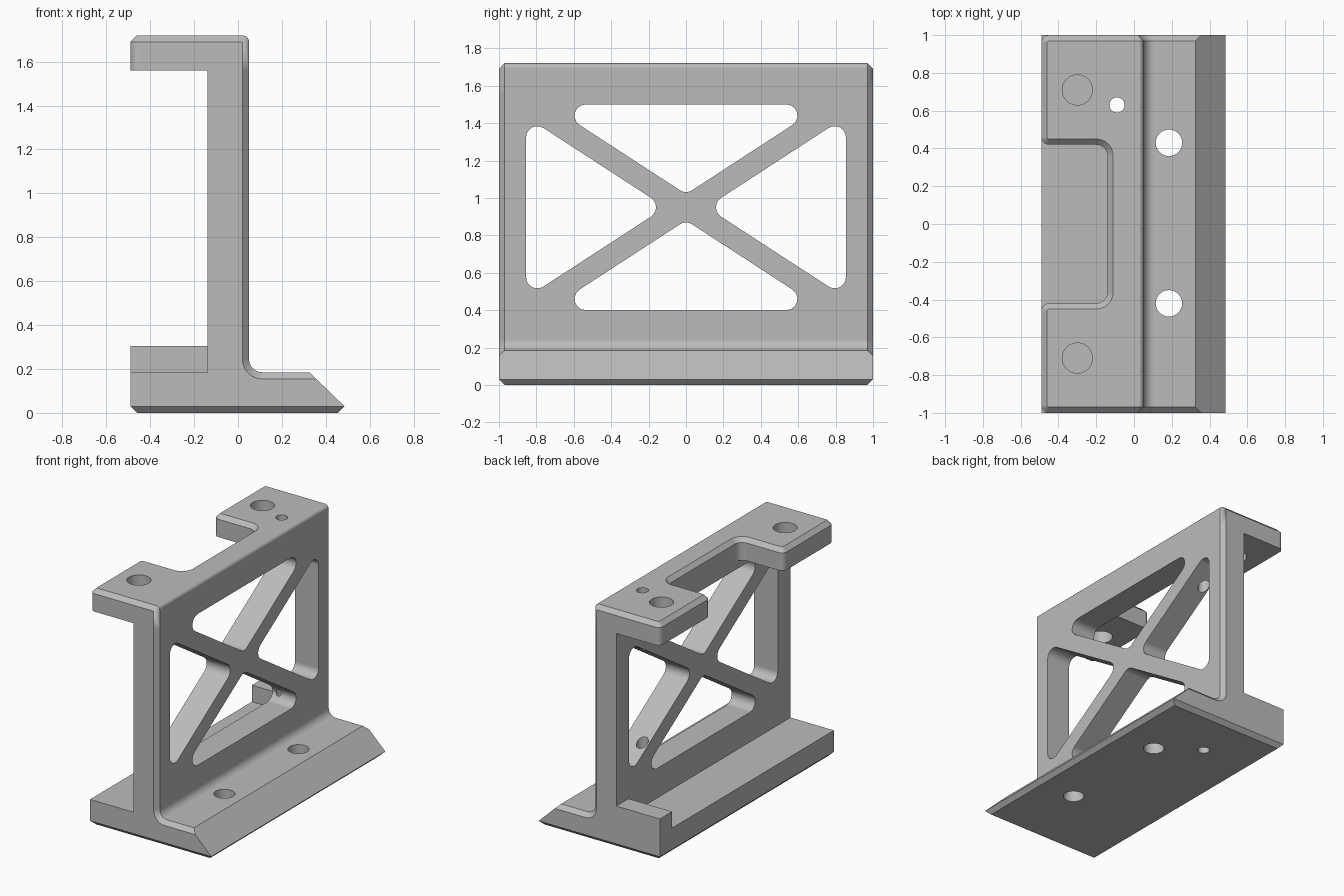
import bpy, bmesh, math
from mathutils import Vector

cube = bpy.data.objects.get("Cube")
if cube:
    bpy.data.objects.remove(cube)

CH = 0.03          # chamfer size
WEB_BACK, WEB_FRONT, BACK = -0.14, 0.05, -0.49
BASE_TOP, ARM_BOTTOM, TOP = 0.185, 1.56, 1.72

grey = bpy.data.materials.new("machined_grey")
grey.use_nodes = True
grey.diffuse_color = (0.5, 0.5, 0.5, 1)
grey.node_tree.nodes["Principled BSDF"].inputs["Base Color"].default_value = (0.5, 0.5, 0.5, 1)


def rounded(corners, steps=6):
    """Outline from (u, v, radius) corners, with arcs where radius > 0."""
    out = []
    for i, (u, v, r) in enumerate(corners):
        p = Vector((u, v))
        if r == 0:
            out.append(p)
            continue
        a = (Vector(corners[i - 1][:2]) - p).normalized()
        b = (Vector(corners[(i + 1) % len(corners)][:2]) - p).normalized()
        half = a.angle(b) / 2
        centre = p + (a + b).normalized() * r / math.sin(half)
        start = p + a * r / math.tan(half) - centre
        end = p + b * r / math.tan(half) - centre
        sweep = math.pi - 2 * half
        for k in range(steps + 1):
            t = k / steps
            out.append(centre + (start * math.sin((1 - t) * sweep)
                                 + end * math.sin(t * sweep)) / math.sin(sweep))
    return out


def prism(outline, lo, hi, axis):
    """Extrude a 2D outline along the x, y or z axis."""
    place = {"x": lambda p, d: (d, p[0], p[1]),
             "y": lambda p, d: (p[0], d, p[1]),
             "z": lambda p, d: (p[0], p[1], d)}[axis]
    bm = bmesh.new()
    low = [bm.verts.new(place(p, lo)) for p in outline]
    high = [bm.verts.new(place(p, hi)) for p in outline]
    bm.faces.new(low)
    bm.faces.new(high)
    for i in range(len(low)):
        bm.faces.new((low[i - 1], low[i], high[i], high[i - 1]))
    bmesh.ops.recalc_face_normals(bm, faces=bm.faces)
    return bm


def chamfer(bm, rule):
    edges = [e for e in bm.edges if rule(e.verts[0].co, e.verts[1].co)]
    bmesh.ops.bevel(bm, geom=edges, offset=CH, offset_type="OFFSET", segments=1,
                    affect="EDGES", profile=0.5, clamp_overlap=False)


def slice_off(bm, point, normal):
    bmesh.ops.bisect_plane(bm, geom=bm.verts[:] + bm.edges[:] + bm.faces[:], dist=1e-5,
                           plane_co=point, plane_no=normal, clear_outer=True)
    bmesh.ops.holes_fill(bm, edges=[e for e in bm.edges if e.is_boundary], sides=0)
    bmesh.ops.recalc_face_normals(bm, faces=bm.faces)


def to_object(name, bm):
    mesh = bpy.data.meshes.new(name)
    bm.to_mesh(mesh)
    bm.free()
    mesh.materials.append(grey)
    obj = bpy.data.objects.new(name, mesh)
    bpy.context.collection.objects.link(obj)
    return obj


def combine(target, other, operation):
    bpy.context.view_layer.objects.active = target
    mod = target.modifiers.new(operation.lower(), "BOOLEAN")
    mod.operation, mod.solver, mod.object = operation, "EXACT", other
    bpy.ops.object.modifier_apply(modifier=mod.name)
    bpy.data.objects.remove(other)


def drill(target, x, y, radius, lo, hi):
    circle = [(x + radius * math.cos(a), y + radius * math.sin(a))
              for a in (math.tau * k / 32 for k in range(32))]
    cutter = to_object("drill_cutter", prism(circle, lo, hi, "z"))
    cutter.hide_render = True
    combine(target, cutter, "DIFFERENCE")


# Base and upright web, one profile along y
profile = rounded([(BACK + CH, 0, 0), (0.455, 0, 0), (0.485, CH, 0), (0.325, BASE_TOP, 0),
                   (WEB_FRONT, BASE_TOP, 0.06), (WEB_FRONT, ARM_BOTTOM, 0),
                   (WEB_BACK, ARM_BOTTOM, 0), (WEB_BACK, BASE_TOP, 0),
                   (BACK, BASE_TOP, 0), (BACK, CH, 0)])
bm = prism(profile, -1, 1, "y")
on_front = lambda p: p.x > WEB_FRONT - 1e-4 and p.z > BASE_TOP - 1e-4
chamfer(bm, lambda a, b: on_front(a) and on_front(b) and abs(a.y - b.y) < 1e-4)
for side in (-1, 1):
    slice_off(bm, (0, side, CH), (0, side, -1))
bracket = to_object("bracket", bm)

# Top flange with the notch and chamfered rim
half_notch = 0.42
flange = rounded([(BACK, -1, 0.04), (WEB_FRONT, -1, 0), (WEB_FRONT, 1, 0), (BACK, 1, 0.04),
                  (BACK, half_notch, 0.04), (WEB_BACK, half_notch, 0.06),
                  (WEB_BACK, -half_notch, 0.06), (BACK, -half_notch, 0.04)])
bm = prism(flange, ARM_BOTTOM, TOP, "z")
chamfer(bm, lambda a, b: min(a.z, b.z) > TOP - 1e-4 and min(a.x, b.x) < WEB_FRONT - 1e-4)
for k in range(4):
    angle = k * math.pi / 8
    c, s = math.cos(angle), math.sin(angle)
    centre = Vector((WEB_FRONT - CH, 0, TOP - CH))
    if k:
        slice_off(bm, centre + Vector((c, 0, s)) * CH, (c, 0, s))
    for side in (-1, 1):
        slice_off(bm, centre + Vector((0, side, 0)), (c, side, s))
combine(bracket, to_object("top_flange", bm), "UNION")

# Stop block on the back end of the base
stop = [(BACK, 0.86), (WEB_BACK, 0.86), (WEB_BACK, 1), (BACK, 1)]
combine(bracket, to_object("stop_block", prism(stop, BASE_TOP, 0.305, "z")), "UNION")

# Four triangular windows leaving a cross brace
mid, slope, r = 0.95, 0.65, 0.06
rise, reach = 0.55, 0.855
for s in (-1, 1):
    wide = (rise - 0.07) / slope
    tall = (reach - 0.11) * slope
    upright = [(0, mid + s * 0.07, r), (wide, mid + s * rise, r), (-wide, mid + s * rise, r)]
    sideways = [(s * 0.11, mid, r), (s * reach, mid + tall, r), (s * reach, mid - tall, r)]
    for corners in (upright, sideways):
        cutter = to_object("window_cutter", prism(rounded(corners), -0.3, 0.2, "x"))
        cutter.hide_render = True
        combine(bracket, cutter, "DIFFERENCE")

# Bolt holes, and one pin hole through the full height
for y in (-0.71, 0.71):
    drill(bracket, -0.3, y, 0.08, 1.5, 1.8)
for y in (-0.42, 0.43):
    drill(bracket, 0.185, y, 0.07, -0.1, 0.4)
drill(bracket, -0.09, 0.63, 0.04, -0.1, 1.8)

# Smooth fillets, sharp edges, flat broad faces
bpy.ops.object.select_all(action="DESELECT")
bracket.select_set(True)
bpy.context.view_layer.objects.active = bracket
bpy.ops.object.shade_smooth_by_angle(angle=math.radians(30))
weighted = bracket.modifiers.new("weighted_normals", "WEIGHTED_NORMAL")
weighted.keep_sharp = True
weighted.weight = 100
